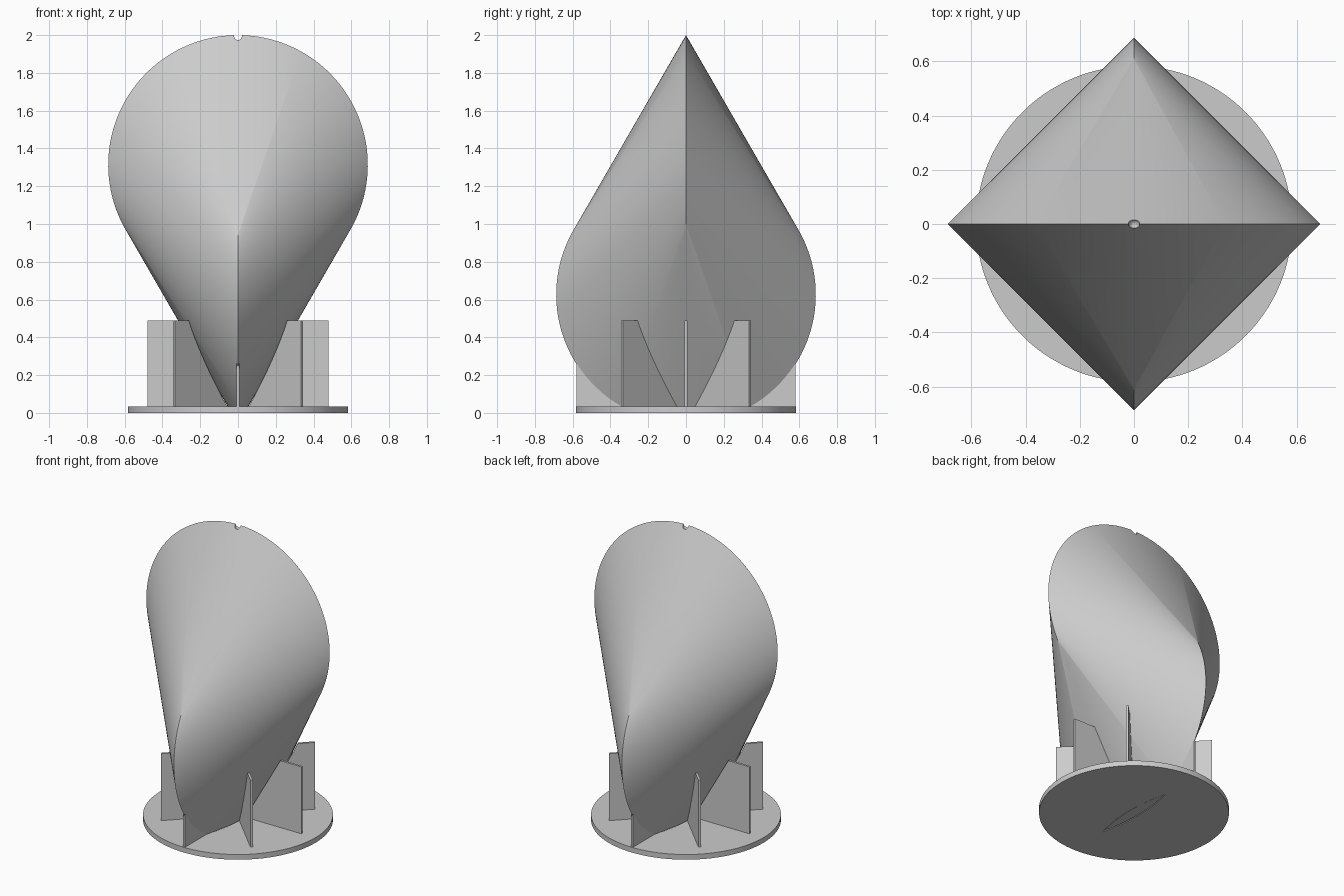
import bpy, bmesh, math
from mathutils import Matrix, Vector

if "Cube" in bpy.data.objects:
    bpy.data.objects.remove(bpy.data.objects["Cube"], do_unlink=True)

RADIUS = 0.687            # radius of both generating circles
MID_Z = 2 - 1.5 * RADIUS  # midpoint between the circle centres
BASE_TOP = 0.035

grey = bpy.data.materials.new("plain_grey")
grey.use_nodes = True
grey.diffuse_color = (0.6, 0.6, 0.6, 1)
grey.node_tree.nodes["Principled BSDF"].inputs["Base Color"].default_value = (0.6, 0.6, 0.6, 1)


def make_object(name, bm):
    bmesh.ops.recalc_face_normals(bm, faces=bm.faces[:])
    mesh = bpy.data.meshes.new(name)
    bm.to_mesh(mesh)
    bm.free()
    mesh.materials.append(grey)
    obj = bpy.data.objects.new(name, mesh)
    bpy.context.collection.objects.link(obj)
    return obj


def oloid(r, steps=128):
    """Ruled surface joining two perpendicular circles through each other's centres."""
    bm = bmesh.new()
    for side in (-1, 1):
        rows = []
        for i in range(steps + 1):
            t = 2 * math.pi / 3 * math.sin(math.pi * (i / steps - 0.5))
            c = math.cos(t)
            reach = math.sqrt(max(0, 1 + 2 * c)) / (1 + c)
            upper = Vector((r * math.sin(t), 0, MID_Z + r * (0.5 + c)))
            lower = Vector((0, side * r * reach, MID_Z - r * (0.5 - c / (1 + c))))
            rows.append((bm.verts.new(upper), bm.verts.new(lower)))
        for a, b in zip(rows, rows[1:]):
            bm.faces.new((a[0], a[1], b[1], b[0]))
    bmesh.ops.remove_doubles(bm, verts=bm.verts[:], dist=1e-5)
    return bm


def subtract(obj, cutter):
    mod = obj.modifiers.new("cut", 'BOOLEAN')
    mod.operation = 'DIFFERENCE'
    mod.solver = 'EXACT'
    mod.object = cutter


def as_cutter(obj):
    obj.hide_render = True
    obj.hide_set(True)
    obj.display_type = 'WIRE'
    return obj


# Rolling body, trimmed flush with the underside of the base
bm = oloid(RADIUS)
cut = bmesh.ops.bisect_plane(bm, geom=bm.verts[:] + bm.edges[:] + bm.faces[:],
                             plane_co=(0, 0, 0.002), plane_no=(0, 0, 1), clear_inner=True)
rim = [e for e in cut["geom_cut"] if isinstance(e, bmesh.types.BMEdge)]
bmesh.ops.edgeloop_fill(bm, edges=rim)
body = make_object("oloid_body", bm)

# Small round-bottomed notch in the crest
bm = bmesh.new()
bmesh.ops.create_uvsphere(bm, u_segments=32, v_segments=16, radius=0.021)
bmesh.ops.transform(bm, verts=bm.verts[:],
                    matrix=Matrix.Translation((0, 0, 1.995)) @ Matrix.Diagonal((1, 1, 1.5, 1)))
notch = as_cutter(make_object("notch_cutter", bm))
subtract(body, notch)

# Round base plate
bm = bmesh.new()
bmesh.ops.create_cone(bm, cap_ends=True, segments=128, radius1=0.583, radius2=0.583,
                      depth=BASE_TOP, matrix=Matrix.Translation((0, 0, BASE_TOP / 2)))
base = make_object("base_plate", bm)

# Eight radial support fins; the front and back ones reach the rim
bm = bmesh.new()
inner, low, high = 0.03, BASE_TOP, 0.488
for i in range(8):
    outer = 0.58 if i in (2, 6) else 0.48
    place = (Matrix.Rotation(i * math.pi / 4, 4, 'Z')
             @ Matrix.Translation(((inner + outer) / 2, 0, (low + high) / 2))
             @ Matrix.Diagonal((outer - inner, 0.015, high - low, 1)))
    bmesh.ops.create_cube(bm, size=1, matrix=place)
fins = make_object("support_fins", bm)

# Socket with a little clearance through the base and fins
socket = as_cutter(make_object("socket_cutter", oloid(RADIUS + 0.006)))
for part in (base, fins):
    subtract(part, socket)

# Bake the cuts, then smooth the curved parts
bpy.context.view_layer.update()
graph = bpy.context.evaluated_depsgraph_get()
for part in (body, base, fins):
    baked = bpy.data.meshes.new_from_object(part.evaluated_get(graph))
    part.modifiers.clear()
    part.data = baked
for helper in (notch, socket):
    bpy.data.objects.remove(helper, do_unlink=True)
bpy.ops.object.select_all(action='DESELECT')
for part in (body, base):
    part.select_set(True)
bpy.context.view_layer.objects.active = body
bpy.ops.object.shade_smooth_by_angle(angle=math.radians(30))
